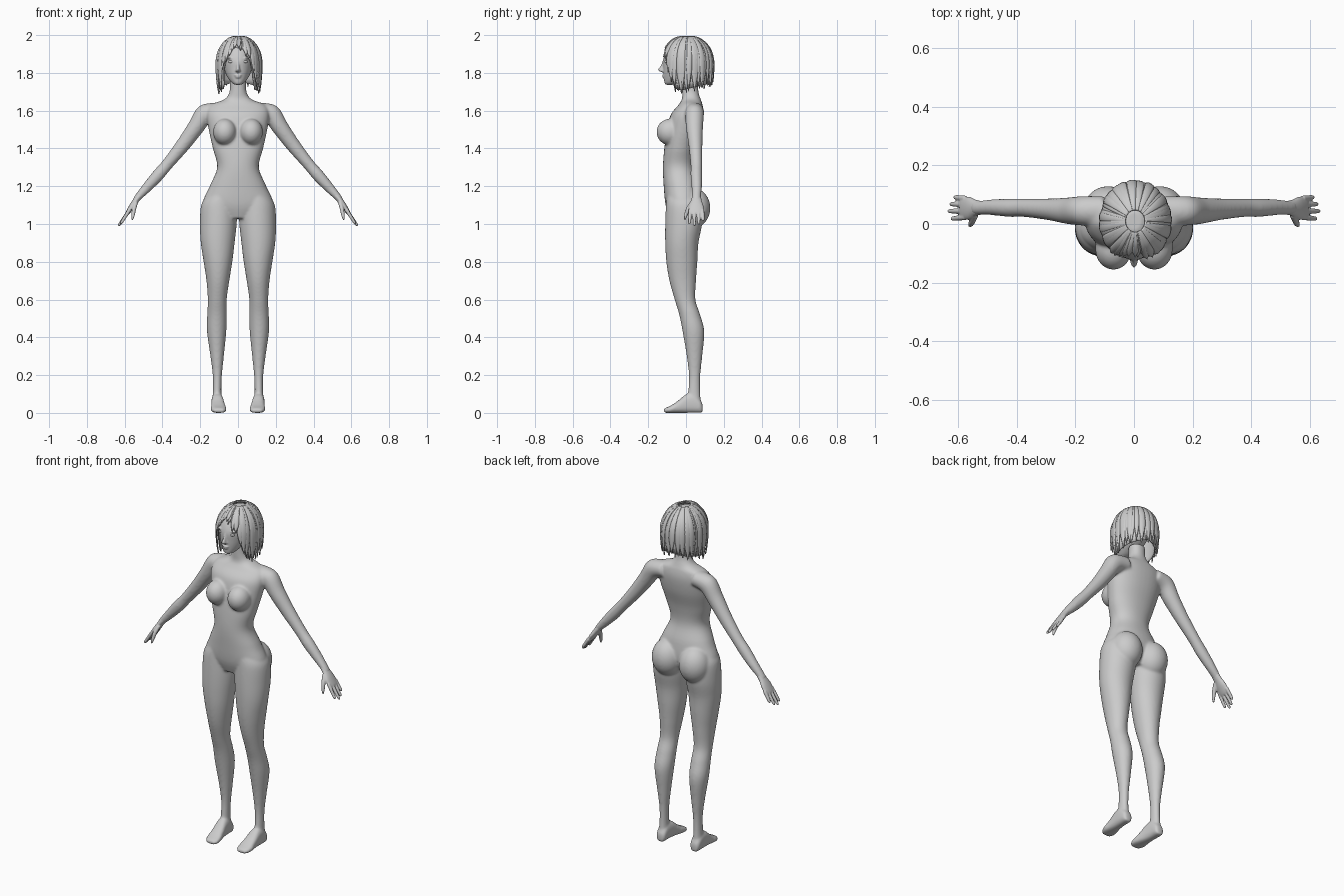
import bpy, bmesh, math, random
from mathutils import Vector, Matrix

if "Cube" in bpy.data.objects:
    bpy.data.objects.remove(bpy.data.objects["Cube"])

random.seed(4)


def flat(z, x0, x1, y0, y1):
    """Horizontal section from its extents."""
    return (Vector(((x0 + x1) / 2, (y0 + y1) / 2, z)),
            Vector(((x1 - x0) / 2, 0, 0)), Vector((0, (y1 - y0) / 2, 0)))


def tube(pts):
    """Sections across a path of (x, y, z, radius, radius_y)."""
    out = []
    for i, p in enumerate(pts):
        a, b = pts[max(i - 1, 0)], pts[min(i + 1, len(pts) - 1)]
        t = Vector(b[:3]) - Vector(a[:3])
        t.y = 0
        u = Vector((0, 1, 0)).cross(t.normalized())
        out.append((Vector(p[:3]), u * p[3], Vector((0, p[4], 0))))
    return out


def spline(a, b, c, d, t):
    return 0.5 * (2 * b + (c - a) * t + (2 * a - 5 * b + 4 * c - d) * t * t
                  + (3 * b - a - 3 * c + d) * t ** 3)


def loft(bm, secs, n=40, e=2.0, steps=5, mirror=False):
    """Smooth closed skin through (centre, axis_u, axis_v) sections."""
    dense, last = [], len(secs) - 1
    for i in range(last):
        q = [secs[max(i - 1, 0)], secs[i], secs[i + 1], secs[min(i + 2, last)]]
        for k in range(steps):
            dense.append([spline(*(s[j] for s in q), k / steps) for j in range(3)])
    dense.append(secs[-1])
    for side in ((1, -1) if mirror else (1,)):
        rings = []
        for c, u, v in dense:
            ring = []
            for k in range(n):
                a = 2 * math.pi * k / n
                ca, sa = math.cos(a), math.sin(a)
                p = (c + u * math.copysign(abs(ca) ** (2 / e), ca)
                     + v * math.copysign(abs(sa) ** (2 / e), sa))
                ring.append(bm.verts.new((p.x * side, p.y, p.z)))
            rings.append(ring)
        for r, s in zip(rings, rings[1:]):
            for k in range(n):
                m = (k + 1) % n
                bm.faces.new((r[k], r[m], s[m], s[k]))
        bm.faces.new(rings[0])
        bm.faces.new(rings[-1])


def blob(bm, c, r, mirror=True):
    for side in ((1, -1) if mirror else (1,)):
        mat = Matrix.Translation((c[0] * side, c[1], c[2])) @ Matrix.Diagonal((*r, 1))
        bmesh.ops.create_uvsphere(bm, u_segments=32, v_segments=20, radius=1, matrix=mat)


def finish(name, bm, voxel=0, smooth=0, thick=0):
    bmesh.ops.recalc_face_normals(bm, faces=bm.faces)
    me = bpy.data.meshes.new(name)
    bm.to_mesh(me)
    bm.free()
    for p in me.polygons:
        p.use_smooth = True
    ob = bpy.data.objects.new(name, me)
    bpy.context.collection.objects.link(ob)
    if voxel:
        m = ob.modifiers.new("fuse", "REMESH")
        m.mode, m.voxel_size, m.use_smooth_shade = "VOXEL", voxel, True
    if smooth:
        m = ob.modifiers.new("relax", "SMOOTH")
        m.factor, m.iterations = 0.5, smooth
    if thick:
        m = ob.modifiers.new("thickness", "SOLIDIFY")
        m.thickness, m.offset = thick, -1
    return ob


# Body: torso and neck
bm = bmesh.new()
torso = [(1.03, .10, -.085, .05), (1.10, .185, -.108, .08), (1.20, .15, -.118, .072),
         (1.30, .11, -.122, .045), (1.40, .133, -.115, .055), (1.50, .155, -.10, .082),
         (1.58, .165, -.08, .093), (1.63, .145, -.04, .088), (1.66, .072, -.022, .078),
         (1.70, .045, -.02, .066), (1.76, .044, -.02, .064)]
loft(bm, [flat(z, -w, w, f, b) for z, w, f, b in torso], e=2.2)
blob(bm, (.07, -.085, 1.487), (.062, .071, .07))
blob(bm, (.088, .04, 1.085), (.088, .089, .105))

# Legs
legs = [(1.15, .01, .165, -.10, .07), (1.10, .005, .195, -.106, .085), (1.0, .007, .202, -.11, .085),
        (.90, .018, .197, -.11, .066), (.80, .03, .182, -.104, .06), (.70, .046, .167, -.088, .053),
        (.60, .06, .16, -.06, .05), (.52, .06, .163, -.036, .075), (.43, .062, .164, -.018, .097),
        (.30, .075, .146, .004, .086), (.20, .085, .134, .015, .076), (.12, .088, .133, .012, .075),
        (.05, .085, .137, .005, .08)]
loft(bm, [flat(*s) for s in legs], mirror=True)

# Feet
feet = [(.088, .11, .018, .045), (.075, .11, .028, .07), (.04, .11, .031, .10), (.0, .108, .033, .098),
        (-.04, .105, .037, .066), (-.075, .103, .042, .042), (-.10, .101, .038, .03),
        (-.117, .099, .024, .022)]
loft(bm, [(Vector((x, y, h / 2)), Vector((w, 0, 0)), Vector((0, 0, h / 2)))
          for y, x, w, h in feet], e=2.6, mirror=True)

# Arms
arms = [(.10, .045, 1.60, .045, .05), (.175, .045, 1.582, .052, .05), (.225, .045, 1.51, .044, .045),
        (.29, .05, 1.42, .038, .037), (.375, .055, 1.315, .031, .031), (.425, .055, 1.257, .032, .031),
        (.485, .057, 1.19, .026, .027), (.528, .055, 1.143, .019, .024), (.545, .055, 1.12, .016, .024)]
loft(bm, tube(arms), mirror=True)
finish("body", bm, voxel=.006, smooth=12)

# Hands: palm, four fingers, thumb
bm = bmesh.new()
loft(bm, tube([(.515, .055, 1.157, .018, .022), (.54, .055, 1.125, .016, .028),
               (.562, .054, 1.093, .015, .039), (.584, .055, 1.06, .011, .039),
               (.59, .055, 1.052, .006, .035)]), n=24, mirror=True)
for y0, y1, x1, z1 in ((.087, .091, .612, 1.016), (.066, .068, .626, .998),
                       (.044, .044, .633, .99), (.023, .018, .622, 1.0)):
    a, b = Vector((.574, y0, 1.075)), Vector((x1, y1, z1))
    path = [(*a.lerp(b, t), r, r) for t, r in ((0, .010), (.5, .009), (.9, .0075), (1, .003))]
    loft(bm, tube(path), n=14, mirror=True)
loft(bm, tube([(.54, .035, 1.118, .012, .014), (.55, .012, 1.08, .011, .013),
               (.556, -.001, 1.045, .009, .009), (.56, -.006, 1.022, .004, .004)]), n=14, mirror=True)
finish("hands", bm, voxel=.0035, smooth=3)

# Head with nose, lips, brows and jaw
bm = bmesh.new()
head = [(1.737, .014, -.106, -.07), (1.748, .033, -.114, -.03), (1.78, .058, -.118, .04),
        (1.82, .073, -.121, .08), (1.87, .081, -.121, .10), (1.92, .08, -.10, .10),
        (1.96, .058, -.068, .08), (1.98, .025, -.02, .04)]
loft(bm, [flat(z, -w, w, f, b) for z, w, f, b in head], e=2.1)
loft(bm, [flat(z, -w, w, f, -.10) for z, w, f in
          ((1.803, .009, -.126), (1.81, .014, -.143), (1.819, .011, -.148),
           (1.84, .008, -.133), (1.868, .008, -.122))], n=20)
blob(bm, (0, -.115, 1.787), (.02, .012, .006), False)
blob(bm, (0, -.113, 1.777), (.016, .013, .006), False)
blob(bm, (.036, -.103, 1.878), (.026, .012, .005))
finish("head", bm, voxel=.004, smooth=4)

# Eyes
bm = bmesh.new()
blob(bm, (.034, -.104, 1.859), (.016, .011, .008))
finish("eyes", bm)


def hair_point(a, z, grow):
    """Bob-shaped surface; angle a in degrees from the front towards +x."""
    d = (z - 1.85) / .15
    f = math.sqrt(max(0, 1 - d * d)) if d > 0 else 1 - .12 * d * d
    a = math.radians(a)
    return Vector((.004 + (.116 * f + grow) * math.sin(a),
                   .01 - (.132 * f + grow) * math.cos(a), z + grow * max(0, d) * .6))


HEM = [(-180, 1.745), (-120, 1.72), (-80, 1.70), (-52, 1.705), (-44, 1.83), (-15, 1.93),
       (15, 1.915), (35, 1.85), (45, 1.76), (60, 1.70), (80, 1.70), (120, 1.72), (180, 1.745)]


def hem(a):
    a = (a + 180) % 360 - 180
    for (a0, z0), (a1, z1) in zip(HEM, HEM[1:]):
        if a <= a1:
            return z0 + (z1 - z0) * (a - a0) / (a1 - a0)
    return HEM[-1][1]


def grid(bm, rows):
    vs = [[bm.verts.new(p) for p in r] for r in rows]
    for r, s in zip(vs, vs[1:]):
        for k in range(len(r) - 1):
            bm.faces.new((r[k], s[k], s[k + 1], r[k + 1]))


# Hair: under-cap
bm = bmesh.new()
rows = [[hair_point(a, 1.99 - (1.98 - hem(a)) * (.03 + .97 * i / 16) ** 2, -.004)
         for a in range(-180, 181, 5)] for i in range(17)]
grid(bm, rows)
bmesh.ops.remove_doubles(bm, verts=bm.verts, dist=.0002)
finish("hair_cap", bm, thick=.006)

# Hair: tapered overlapping locks
bm = bmesh.new()
for i in range(46):
    a0 = -180 + i * 360 / 46 + random.uniform(-2, 2)
    end = hem(a0) + random.uniform(-.012, .012)
    wide, lift = random.uniform(6, 9), random.uniform(0, .007)
    drift = random.uniform(-4, 4)
    rows = []
    for j in range(15):
        t = .02 + .98 * j / 14
        z = 1.994 - (1.994 - end) * t ** 2
        w = wide * (1 if t < .75 else 1.08 - ((t - .75) / .25) ** 1.5)
        rows.append([hair_point(a0 + drift * t + w * k / 3, z,
                                lift * min(1, 2 * t) + .005 * (1 - (k / 3) ** 2) * t)
                     for k in range(-3, 4)])
    grid(bm, rows)
finish("hair_locks", bm, thick=.003)
